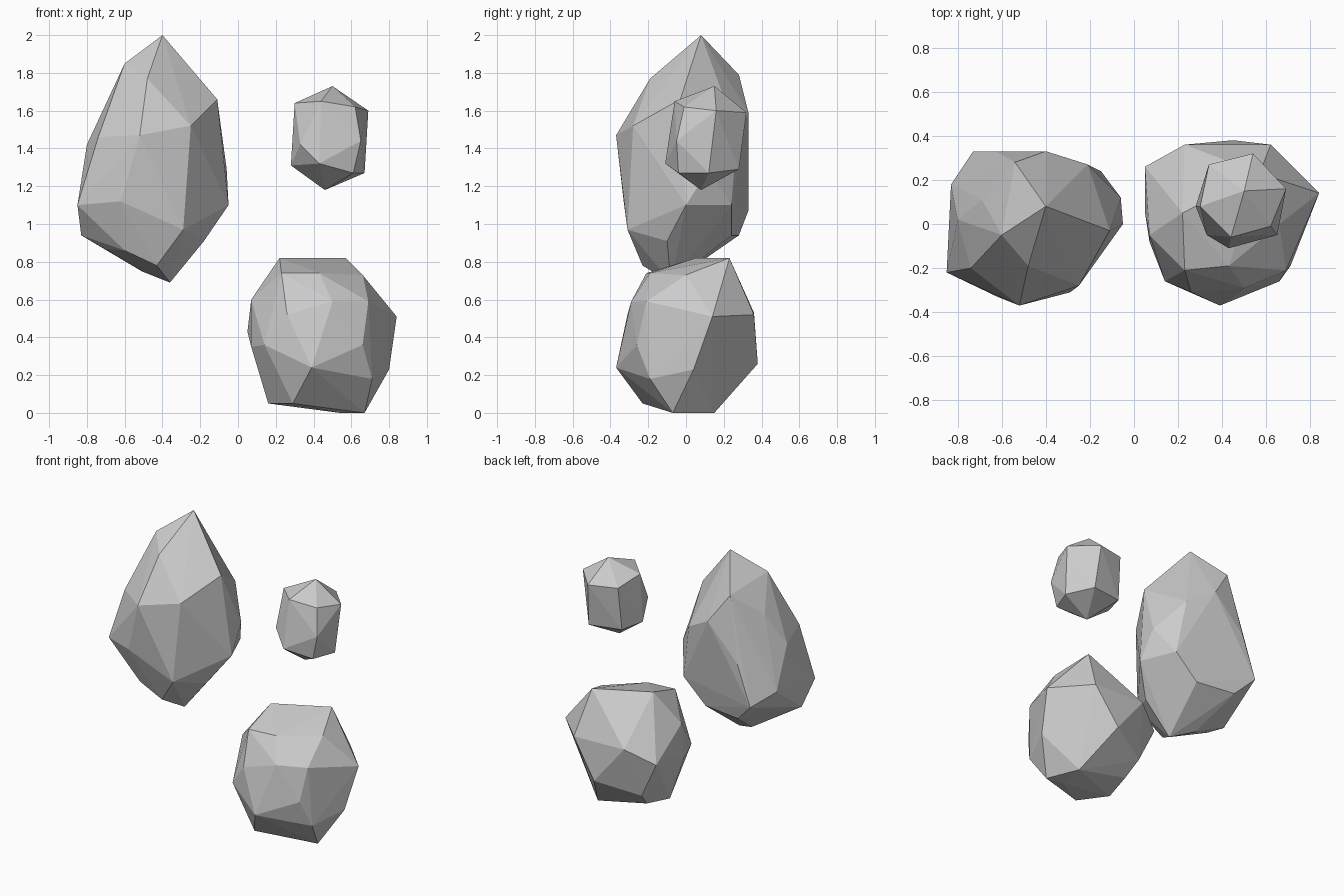
import bpy, bmesh


def rock(name, corners):
    """Faceted stone: convex shell stretched over its corner points."""
    bm = bmesh.new()
    for c in corners:
        bm.verts.new(c)
    hull = bmesh.ops.convex_hull(bm, input=bm.verts[:])
    loose = [v for v in bm.verts if not v.link_faces]
    bmesh.ops.delete(bm, geom=loose, context='VERTS')
    bmesh.ops.recalc_face_normals(bm, faces=bm.faces[:])
    mesh = bpy.data.meshes.new(name)
    bm.to_mesh(mesh)
    bm.free()
    obj = bpy.data.objects.new(name, mesh)
    bpy.context.collection.objects.link(obj)
    return obj


# Tall pointed rock, left
rock("tall_rock", [
    (-.40, .08, 2.0), (-.60, -.05, 1.85), (-.48, -.19, 1.77), (-.54, .28, 1.79),
    (-.11, -.03, 1.66), (-.69, .11, 1.63), (-.40, .33, 1.59), (-.25, -.28, 1.52),
    (-.52, -.37, 1.47), (-.74, -.20, 1.46), (-.80, .02, 1.42), (-.21, .27, 1.48),
    (-.06, .12, 1.29), (-.05, 0, 1.10), (-.85, -.22, 1.10), (-.62, -.33, 1.12),
    (-.83, .18, 1.15), (-.73, .33, 1.07), (-.63, .33, 1.35), (-.15, .24, 1.10),
    (-.29, -.31, .97), (-.18, -.10, .91), (-.83, -.10, .94), (-.60, .28, .94),
    (-.32, .24, .94), (-.71, -.12, .87), (-.60, -.23, .86), (-.43, -.23, .78),
    (-.51, 0, .75), (-.36, -.08, .69),
])

# Squat rock on the floor, right
rock("low_rock", [
    (.22, .05, .82), (.57, .23, .82), (.23, -.21, .74), (.43, -.19, .74),
    (.66, 0, .73), (.50, -.29, .59), (.69, -.21, .59), (.26, -.31, .52),
    (.84, .14, .51), (.66, -.26, .36), (.39, -.37, .24), (.71, -.19, .18),
    (.80, .04, .23), (.67, -.07, 0), (.58, .15, 0), (.54, -.05, 0),
    (.29, -.23, .05), (.16, -.05, .05), (.20, .15, .08), (.14, -.26, .36),
    (.07, -.08, .35), (.05, .05, .43), (.07, -.05, .60), (.05, .26, .43),
    (.23, .36, .53), (.45, .38, .26), (.62, .36, .52), (.17, .25, .18),
])

# Small floating pebble
rock("small_rock", [
    (.50, .15, 1.73),
    (.30, .08, 1.64), (.34, .27, 1.60), (.54, .32, 1.59), (.69, .16, 1.60),
    (.62, -.01, 1.62), (.44, -.06, 1.65), (.65, -.05, 1.44), (.33, -.05, 1.42),
    (.43, -.11, 1.32), (.61, -.04, 1.27), (.67, .12, 1.27), (.56, .28, 1.29),
    (.33, .24, 1.30), (.28, .08, 1.31), (.46, .08, 1.18),
])
